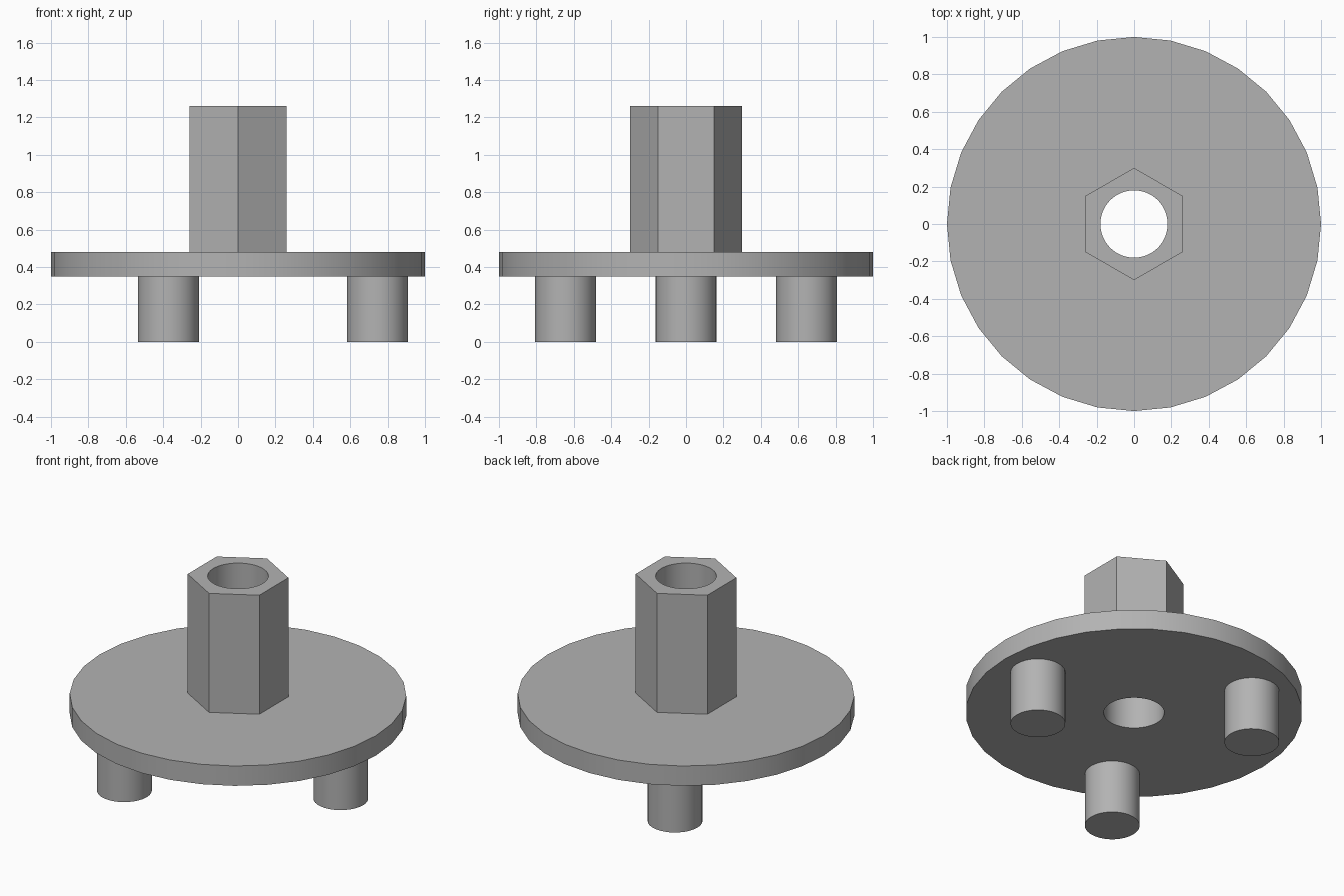
import bpy
import bmesh
from math import cos, sin, pi, radians

cube = bpy.data.objects.get("Cube")
if cube:
    bpy.data.objects.remove(cube, do_unlink=True)

PLATE_BOTTOM, PLATE_TOP, SLEEVE_TOP = 0.35, 0.48, 1.26
BORE_R, BORE_SIDES = 0.18, 64
PEG_R, PEG_ORBIT = 0.163, 0.745

grey = bpy.data.materials.new("plain grey")
grey.use_nodes = True
colour = (0.45, 0.45, 0.45, 1)
grey.diffuse_color = colour
grey.node_tree.nodes["Principled BSDF"].inputs["Base Color"].default_value = colour


def finish(bm, name, location=(0, 0, 0)):
    bmesh.ops.recalc_face_normals(bm, faces=bm.faces)
    mesh = bpy.data.meshes.new(name)
    bm.to_mesh(mesh)
    bm.free()
    mesh.materials.append(grey)
    obj = bpy.data.objects.new(name, mesh)
    obj.location = location
    bpy.context.collection.objects.link(obj)
    bpy.ops.object.select_all(action="DESELECT")
    obj.select_set(True)
    bpy.context.view_layer.objects.active = obj
    bpy.ops.object.shade_smooth_by_angle(angle=radians(30))
    return obj


def ring(bm, sides, radius, z):
    """Closed loop of edges, with a corner on the +y axis."""
    angles = [pi / 2 + 2 * pi * i / sides for i in range(sides)]
    verts = [bm.verts.new((radius * cos(a), radius * sin(a), z)) for a in angles]
    return [bm.edges.new((verts[i - 1], verts[i])) for i in range(sides)]


# Round plate and hexagonal sleeve, one solid with a bore right through
bm = bmesh.new()
bore_low = ring(bm, BORE_SIDES, BORE_R, PLATE_BOTTOM)
rim_low = ring(bm, 32, 1, PLATE_BOTTOM)
rim_high = ring(bm, 32, 1, PLATE_TOP)
hex_low = ring(bm, 6, 0.3, PLATE_TOP)
hex_high = ring(bm, 6, 0.3, SLEEVE_TOP)
bore_high = ring(bm, BORE_SIDES, BORE_R, SLEEVE_TOP)
for low, high in ((rim_low, rim_high), (hex_low, hex_high), (bore_low, bore_high)):
    bmesh.ops.bridge_loops(bm, edges=low + high)
for inner, outer in ((bore_low, rim_low), (hex_low, rim_high), (bore_high, hex_high)):
    bmesh.ops.triangle_fill(bm, edges=inner + outer, use_beauty=True)
finish(bm, "plate_with_hex_sleeve")

# Three round pegs evenly spaced under the plate
for i, side in enumerate(("left", "back_right", "front_right")):
    bm = bmesh.new()
    bmesh.ops.create_cone(bm, cap_ends=True, segments=32, radius1=PEG_R,
                          radius2=PEG_R, depth=PLATE_BOTTOM)
    a = 2 * pi * i / 3
    finish(bm, "peg_" + side,
           (PEG_ORBIT * cos(a), PEG_ORBIT * sin(a), PLATE_BOTTOM / 2))
